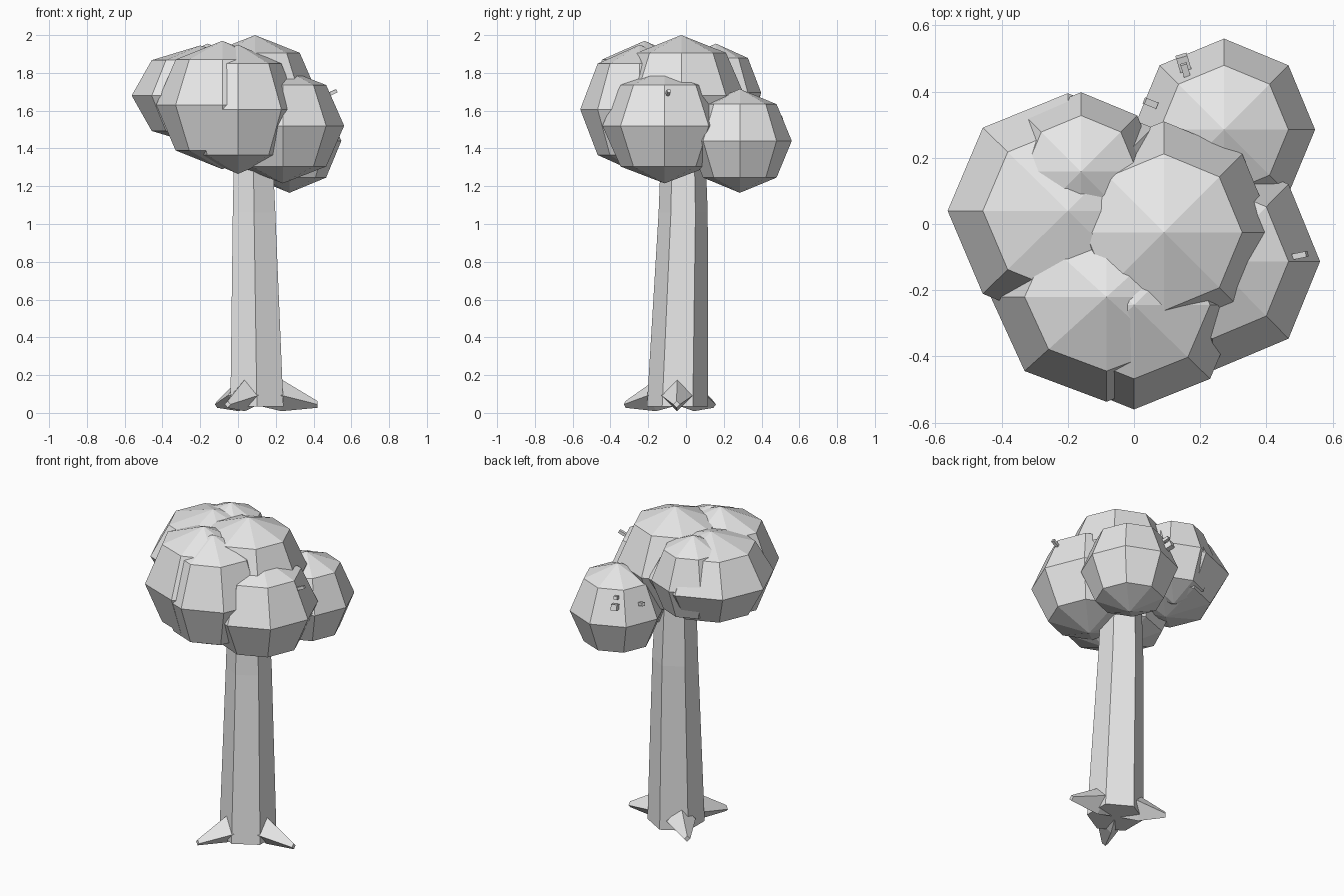
import bpy, bmesh, math
from mathutils import Vector, Matrix

cube = bpy.data.objects.get("Cube")
if cube:
    bpy.data.objects.remove(cube, do_unlink=True)

grey = bpy.data.materials.new("plain_grey")
grey.use_nodes = True
COLOUR = (0.8, 0.8, 0.8, 1)
grey.diffuse_color = COLOUR
grey.node_tree.nodes["Principled BSDF"].inputs["Base Color"].default_value = COLOUR


def finish(name, bm):
    bmesh.ops.recalc_face_normals(bm, faces=bm.faces)
    mesh = bpy.data.meshes.new(name)
    bm.to_mesh(mesh)
    bm.free()
    mesh.materials.append(grey)
    obj = bpy.data.objects.new(name, mesh)
    bpy.context.collection.objects.link(obj)
    return obj


def loft(name, rings, sides, u, v):
    """Skin regular polygons given as (centre, radius), spanned by u and v."""
    bm = bmesh.new()
    loops = []
    for centre, radius in rings:
        angles = [math.tau * i / sides for i in range(sides)]
        loops.append([bm.verts.new(Vector(centre) + radius * (math.cos(a) * u + math.sin(a) * v))
                      for a in angles])
    for low, high in zip(loops, loops[1:]):
        for i in range(sides):
            j = (i + 1) % sides
            bm.faces.new((low[i], low[j], high[j], high[i]))
    bm.faces.new(loops[0])
    bm.faces.new(loops[-1])
    return finish(name, bm)


def leaf_clump(name, centre, size):
    bm = bmesh.new()
    bmesh.ops.create_uvsphere(bm, u_segments=8, v_segments=4, radius=1,
                              matrix=Matrix.Translation(centre) @ Matrix.Diagonal((*size, 1)))
    return finish(name, bm)


def twig(name, centre, direction, length, width):
    turn = Vector(direction).to_track_quat('Z', 'Y').to_matrix().to_4x4()
    bm = bmesh.new()
    bmesh.ops.create_cube(bm, size=1, matrix=Matrix.Translation(centre) @ turn
                          @ Matrix.Diagonal((width, width, length, 1)))
    return finish(name, bm)


X, Y, Z = Vector((1, 0, 0)), Vector((0, 1, 0)), Vector((0, 0, 1))

# Six-sided leaning trunk, with a corner toward the front
loft("trunk", [((0.1, -0.045, 0.035), 0.162),
               ((0.085, -0.015, 1.06), 0.13),
               ((0.08, -0.015, 1.45), 0.115)], 6, Y, X)

# Three pointed roots
foot = Vector((0.1, -0.045, 0))
tips = {"root_left": (0.42, -0.05, 0.045),
        "root_front": (-0.055, -0.32, 0.045),
        "root_back": (-0.11, 0.145, 0.045)}
for name, tip in tips.items():
    tip = Vector(tip)
    out = (tip - foot).to_2d().normalized().to_3d()
    start = foot + out * 0.13 + Z * 0.093
    inner = foot + out * 0.03 + Z * 0.093
    loft(name, [(inner, 0.06), (start, 0.084), (tip, 0.018)], 4, Z, out.cross(Z))

# Faceted foliage clumps
clumps = {
    "leaf_clump_top": ((0.09, -0.025, 1.68), (0.335, 0.335, 0.32)),
    "leaf_clump_right": ((-0.2, 0.04, 1.68), (0.363, 0.355, 0.265)),
    "leaf_clump_back": ((-0.16, 0.158, 1.695), (0.24, 0.24, 0.26)),
    "leaf_clump_front_right": ((-0.083, -0.22, 1.63), (0.35, 0.317, 0.34)),
    "leaf_clump_front": ((0, -0.245, 1.607), (0.325, 0.315, 0.342)),
    "leaf_clump_left": ((0.237, -0.113, 1.52), (0.325, 0.33, 0.305)),
    "leaf_clump_back_left": ((0.272, 0.285, 1.44), (0.275, 0.275, 0.275)),
}
for name, (centre, size) in clumps.items():
    leaf_clump(name, centre, size)

# Small twigs poking through the leaves
twig("twig_left", (0.5, -0.095, 1.695), (1, 0.2, 0.45), 0.05, 0.018)
twig("twig_back", (0.15, 0.485, 1.55), (-0.3, 1, 0.3), 0.05, 0.035)
twig("twig_back_upper", (0.155, 0.465, 1.6), (-0.3, 1, 0.3), 0.04, 0.02)
twig("twig_back_right", (0.05, 0.365, 1.55), (-1, 0.4, 0.3), 0.04, 0.02)
